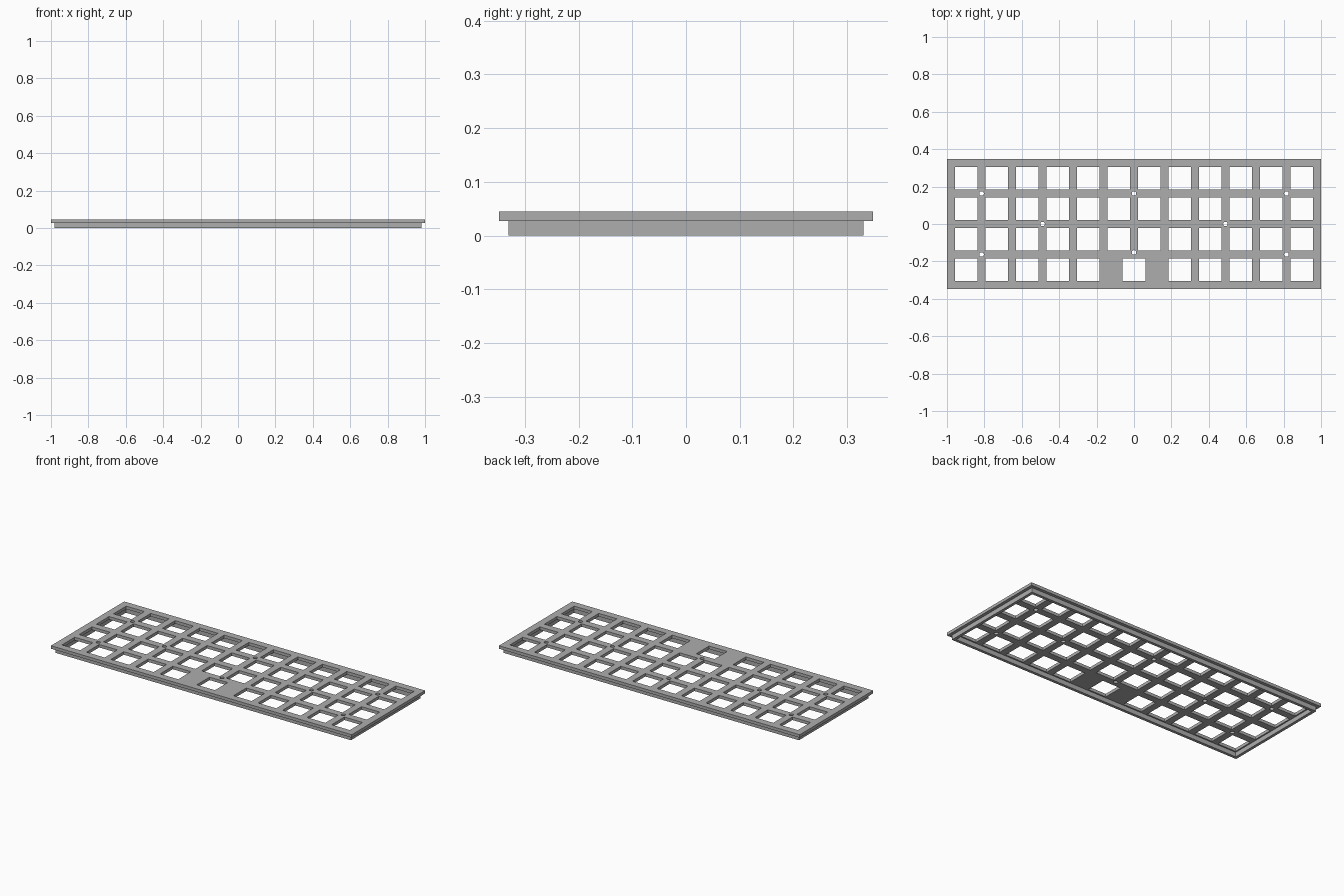
import bpy
import bmesh
from mathutils import Matrix

cube = bpy.data.objects.get("Cube")
if cube:
    bpy.data.objects.remove(cube, do_unlink=True)

PITCH, KEY, SCREW = 0.163, 0.121, 0.012
TOP, LEDGE = 0.045, 0.027

grey = bpy.data.materials.new("plate grey")
grey.use_nodes = True
color = (0.42, 0.42, 0.42, 1)
grey.diffuse_color = color
grey.node_tree.nodes["Principled BSDF"].inputs["Base Color"].default_value = color


def add_object(name, bm):
    bmesh.ops.recalc_face_normals(bm, faces=bm.faces)
    mesh = bpy.data.meshes.new(name)
    bm.to_mesh(mesh)
    bm.free()
    mesh.materials.append(grey)
    obj = bpy.data.objects.new(name, mesh)
    bpy.context.collection.objects.link(obj)
    return obj


# Plate with overhanging lip and a hollow rim below, lofted from rectangles
rings = [(1, 0.348, TOP), (1, 0.348, LEDGE), (0.982, 0.33, LEDGE),
         (0.982, 0.33, 0), (0.965, 0.313, 0), (0.965, 0.313, LEDGE)]
bm = bmesh.new()
loops = [[bm.verts.new((sx * x, sy * y, z))
          for sx, sy in ((-1, -1), (1, -1), (1, 1), (-1, 1))] for x, y, z in rings]
for a, b in zip(loops, loops[1:]):
    for i in range(4):
        j = (i + 1) % 4
        bm.faces.new((a[i], a[j], b[j], b[i]))
bm.faces.new(loops[0])
bm.faces.new(loops[-1])
plate = add_object("key_plate", bm)

# Key openings: twelve by four, with one wide key in the middle of the front row
keys = [((c - 5.5) * PITCH, (r - 1.5) * PITCH)
        for r in range(4) for c in range(12) if r > 0 or c not in (5, 6)]
keys.append((0, -1.5 * PITCH))
bm = bmesh.new()
for x, y in keys:
    bmesh.ops.create_cube(bm, size=1, matrix=Matrix.Translation((x, y, TOP))
                          @ Matrix.Diagonal((KEY, KEY, 0.2, 1)))

# Screw holes between the keys
screws = [(c * PITCH, r * PITCH) for c in (-5, 5) for r in (-1, 1)]
screws += [(0, PITCH), (0, -0.152), (-3 * PITCH, 0), (3 * PITCH, 0)]
for x, y in screws:
    bmesh.ops.create_cone(bm, cap_ends=True, segments=24, radius1=SCREW, radius2=SCREW,
                          depth=0.2, matrix=Matrix.Translation((x, y, TOP)))
cutter = add_object("opening_cutter", bm)

# Cut the openings, then keep only the finished plate
cut = plate.modifiers.new("openings", "BOOLEAN")
cut.operation = "DIFFERENCE"
cut.solver = "EXACT"
cut.object = cutter
bpy.context.view_layer.update()
depsgraph = bpy.context.evaluated_depsgraph_get()
plate.data = bpy.data.meshes.new_from_object(plate.evaluated_get(depsgraph))
plate.modifiers.clear()
bpy.data.objects.remove(cutter, do_unlink=True)

bpy.context.view_layer.objects.active = plate
plate.select_set(True)
bpy.ops.object.shade_smooth_by_angle()
